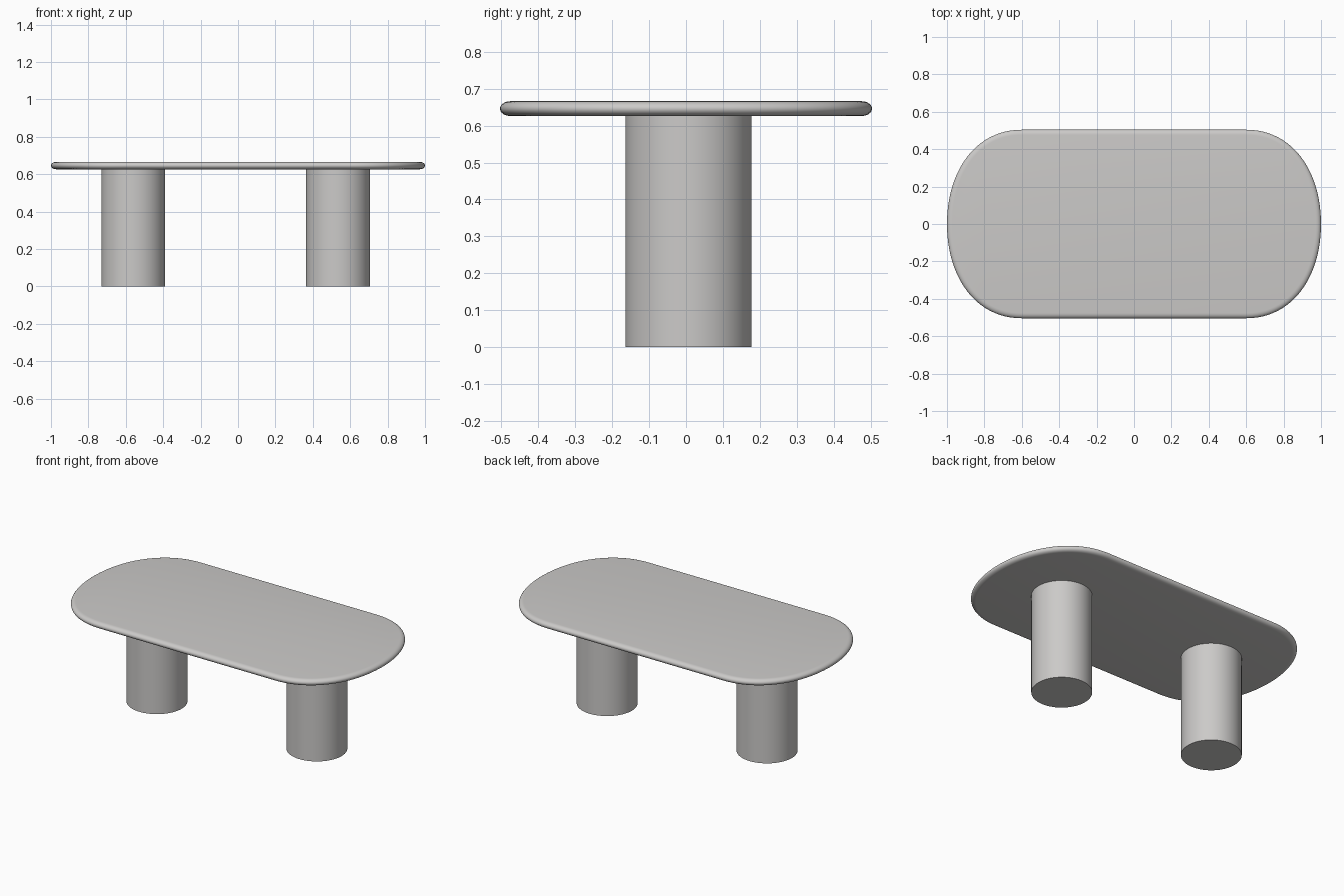
import bpy, bmesh, math
from mathutils import Vector

if "Cube" in bpy.data.objects:
    bpy.data.objects.remove(bpy.data.objects["Cube"])

mat = bpy.data.materials.new("warm light grey")
mat.diffuse_color = (0.6, 0.59, 0.58, 1)
mat.use_nodes = True
mat.node_tree.nodes["Principled BSDF"].inputs["Base Color"].default_value = mat.diffuse_color


def finish(bm, name):
    bmesh.ops.recalc_face_normals(bm, faces=bm.faces)
    mesh = bpy.data.meshes.new(name)
    bm.to_mesh(mesh)
    bm.free()
    mesh.materials.append(mat)
    ob = bpy.data.objects.new(name, mesh)
    bpy.context.collection.objects.link(ob)
    bpy.ops.object.select_all(action='DESELECT')
    ob.select_set(True)
    bpy.context.view_layer.objects.active = ob
    bpy.ops.object.shade_smooth_by_angle(angle=math.radians(30))
    return ob


# Tabletop outline: one curved quarter, mirrored into a closed loop
def quarter(n=24):
    p = [Vector(c) for c in ((1, 0), (1, 0.28), (0.85, 0.504), (0.6, 0.504))]
    for i in range(n + 1):
        t = i / n
        s = 1 - t
        yield p[0]*s**3 + p[1]*3*s*s*t + p[2]*3*s*t*t + p[3]*t**3


q = list(quarter())
half = q + [Vector((-v.x, v.y)) for v in reversed(q)]
outline = half + [Vector((v.x, -v.y)) for v in reversed(half[1:-1])]
count = len(outline)


def inward(i):
    d = (outline[(i + 1) % count] - outline[i - 1]).normalized()
    return Vector((-d.y, d.x))


# Tabletop: rounded edge built from inset rings
bm = bmesh.new()
rings = []
steps = 10
for k in range(steps + 1):
    a = -math.pi / 2 + math.pi * k / steps
    inset, z = 0.028 * (1 - math.cos(a)), 0.646 + 0.02 * math.sin(a)
    rings.append([bm.verts.new((*(outline[i] + inward(i) * inset), z))
                  for i in range(count)])
for lo, hi in zip(rings, rings[1:]):
    for i in range(count):
        j = (i + 1) % count
        bm.faces.new((lo[i], lo[j], hi[j], hi[i]))
bm.faces.new(rings[0])
bm.faces.new(rings[-1])
finish(bm, "tabletop")

# Two cylindrical legs
for name, x in (("left_leg", -0.56), ("right_leg", 0.535)):
    bm = bmesh.new()
    bmesh.ops.create_cone(bm, cap_ends=True, segments=64,
                          radius1=0.171, radius2=0.171, depth=0.627)
    bmesh.ops.translate(bm, verts=bm.verts, vec=(x, 0.007, 0.3135))
    finish(bm, name)
